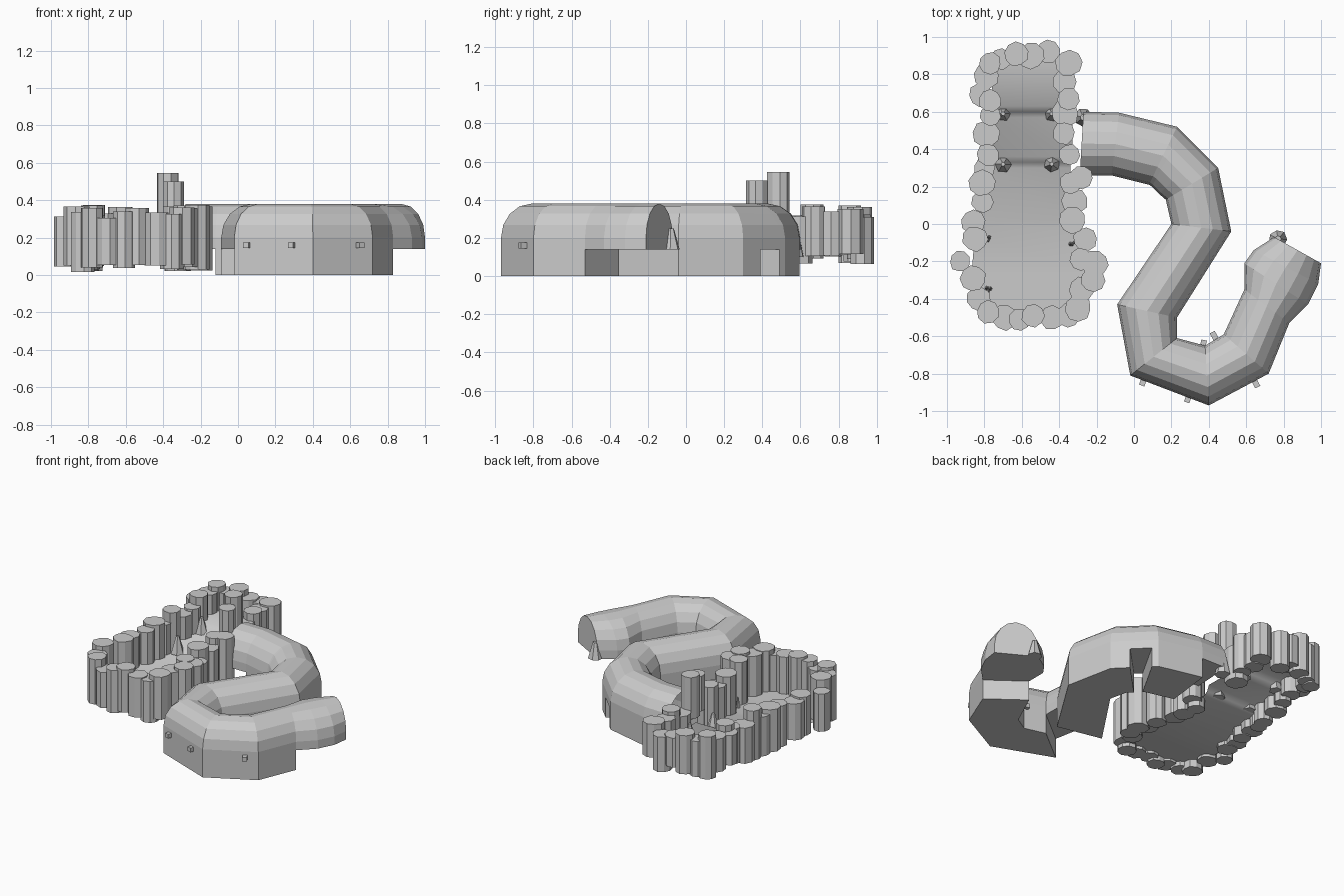
import bpy, bmesh, math, random
from mathutils import Vector

if "Cube" in bpy.data.objects:
    bpy.data.objects.remove(bpy.data.objects["Cube"])
random.seed(4)


def finish(name, bm, smooth=False):
    bmesh.ops.recalc_face_normals(bm, faces=bm.faces)
    me = bpy.data.meshes.new(name)
    bm.to_mesh(me)
    bm.free()
    for p in me.polygons:
        p.use_smooth = smooth
    ob = bpy.data.objects.new(name, me)
    bpy.context.collection.objects.link(ob)
    return ob


# uneven rock prism; taper < 1 narrows the top into a stalagmite
def rock(name, x, y, r, z0, z1, sides=8, taper=1.0):
    bm = bmesh.new()
    spin = random.random()
    shape = []
    for i in range(sides):
        a = 2 * math.pi * (i + spin) / sides
        k = r * random.uniform(0.94, 1.06)
        shape.append((k * math.cos(a), k * math.sin(a)))
    low = [bm.verts.new((x + u, y + v, z0)) for u, v in shape]
    high = [bm.verts.new((x + u * taper, y + v * taper, z1)) for u, v in shape]
    for i in range(sides):
        j = (i + 1) % sides
        bm.faces.new((low[i], low[j], high[j], high[i]))
    bm.faces.new(high)
    bm.faces.new(low[::-1])
    return finish(name, bm)


# tunnel stations: left wall xy, right wall xy, low floor after this station
stations = [
    (-.27, .60, -.29, .26, 0), (-.08, .595, -.12, .26, 1),
    (.23, .52, .08, .21, 1), (.26, .49, .095, .20, 0),
    (.36, .39, .135, .16, 1), (.45, .30, .17, .13, 1),
    (.52, -.04, .20, .0, 1), (.23, -.50, -.09, -.43, 0),
    (.23, -.61, -.02, -.81, 1), (.38, -.65, .40, -.97, 1),
    (.48, -.59, .72, -.80, 1), (.59, -.35, .83, -.53, 0),
    (.59, -.21, .93, -.43, 0), (.64, -.14, .985, -.32, 0),
    (.75, -.07, 1.0, -.21, 0)]
LEDGE, SPRING, TOP = .14, .20, .38

bm = bmesh.new()
rings, feet = [], []
for lx, ly, rx, ry, low in stations:
    a, b = Vector((lx, ly, 0)), Vector((rx, ry, 0))
    mid, half = (a + b) / 2, (a - b) / 2
    pts = [a + Vector((0, 0, LEDGE))]
    for i in range(9):
        t = math.pi * i / 8
        pts.append(mid + half * math.cos(t)
                   + Vector((0, 0, SPRING + (TOP - SPRING) * math.sin(t))))
    pts.append(b + Vector((0, 0, LEDGE)))
    rings.append([bm.verts.new(p) for p in pts])
    feet.append([bm.verts.new(a), bm.verts.new(b)])
for k in range(len(rings) - 1):
    p, q = rings[k], rings[k + 1]
    for i in range(10):
        bm.faces.new((p[i], p[i + 1], q[i + 1], q[i]))
    f, g = feet[k], feet[k + 1]
    if stations[k][4]:
        bm.faces.new((f[0], f[1], g[1], g[0]))
        bm.faces.new((p[0], q[0], g[0], f[0]))
        bm.faces.new((p[-1], q[-1], g[1], f[1]))
    else:
        bm.faces.new((p[0], p[-1], q[-1], q[0]))
    # riser where the floor level changes
    if k and stations[k][4] != stations[k - 1][4]:
        bm.faces.new((p[0], p[-1], f[1], f[0]))
bm.faces.new(rings[-1])
bmesh.ops.delete(bm, geom=[v for v in bm.verts if not v.link_faces], context='VERTS')
finish("tunnel", bm)

# stepped cavern floor: y, left x, right x, z
steps = [(.91, -.74, -.36, .20), (.63, -.77, -.36, .20), (.60, -.77, -.36, .17),
         (.57, -.77, -.33, .14), (.36, -.77, -.33, .14), (.33, -.78, -.34, .11),
         (.30, -.79, -.34, .09), (.02, -.84, -.32, .09), (-.05, -.85, -.26, .07),
         (-.28, -.87, -.22, .07), (-.49, -.76, -.31, .07)]
bm = bmesh.new()
rows = [[bm.verts.new((xl, y, z)), bm.verts.new((xr, y, z))] for y, xl, xr, z in steps]
for p, q in zip(rows, rows[1:]):
    bm.faces.new((p[0], q[0], q[1], p[1]))
ob = finish("cavern_floor", bm, True)
for p in ob.data.polygons:
    if p.normal.z < 0:
        p.flip()

# ring of basalt columns
left = [(-.71, .88), (-.77, .86), (-.79, .79), (-.82, .69), (-.77, .66), (-.77, .58),
        (-.79, .48), (-.78, .37), (-.80, .30), (-.81, .22), (-.81, .12), (-.86, .01),
        (-.85, -.08), (-.93, -.20), (-.86, -.29), (-.83, -.40), (-.78, -.47), (-.69, -.50)]
right = [(-.61, -.51), (-.54, -.49), (-.44, -.50), (-.35, -.49), (-.30, -.45),
         (-.28, -.35), (-.22, -.30), (-.28, -.19), (-.21, -.21), (-.26, -.08),
         (-.33, .02), (-.32, .12), (-.34, .22), (-.28, .25), (-.35, .67), (-.37, .76),
         (-.35, .86), (-.46, .92), (-.55, .90), (-.63, .91), (-.37, .59)]
for x, y in left + right:
    z0 = random.uniform(.06, .13) if y > .5 else random.uniform(.015, .06)
    rock("basalt_column", x, y, random.uniform(.055, .073), z0,
         random.uniform(.30, .375), 9)

# tall columns above the tunnel mouth
rock("mouth_column", -.375, .485, .06, .25, .545, 9)
rock("mouth_column", -.345, .37, .058, .25, .50, 9)

# stalagmites beside the steps, the mouth and the far end
for x in (-.70, -.44):
    for y, z in ((.59, .13), (.32, .10)):
        rock("stalagmite", x, y, .045, z, z + .12, 6, .25)
for x, y, z, h in ((-.27, .57, .10, .16), (-.29, .24, .08, .18), (.77, -.08, .14, .11)):
    rock("stalagmite", x, y, .05, z, z + h, 7, .35)

# small crystals on the front cavern floor
for x, y in ((-.78, -.08), (-.33, -.10), (-.77, -.36)):
    for i in range(3):
        rock("crystal", x + random.uniform(-.02, .02), y + random.uniform(-.02, .02),
             .012, .07, random.uniform(.12, .16), 5, .2)

# peg ends poking through the tunnel wall
for x, y, turn in ((.05, -.84, -.36), (.29, -.93, -.36), (.65, -.85, .5),
                   (.43, -.60, .5), (.37, -.645, -.2)):
    bpy.ops.mesh.primitive_cube_add(size=1, location=(x, y, .16), rotation=(0, 0, turn))
    peg = bpy.context.object
    peg.name = "wall_peg"
    peg.scale = (.03, .05, .03)
